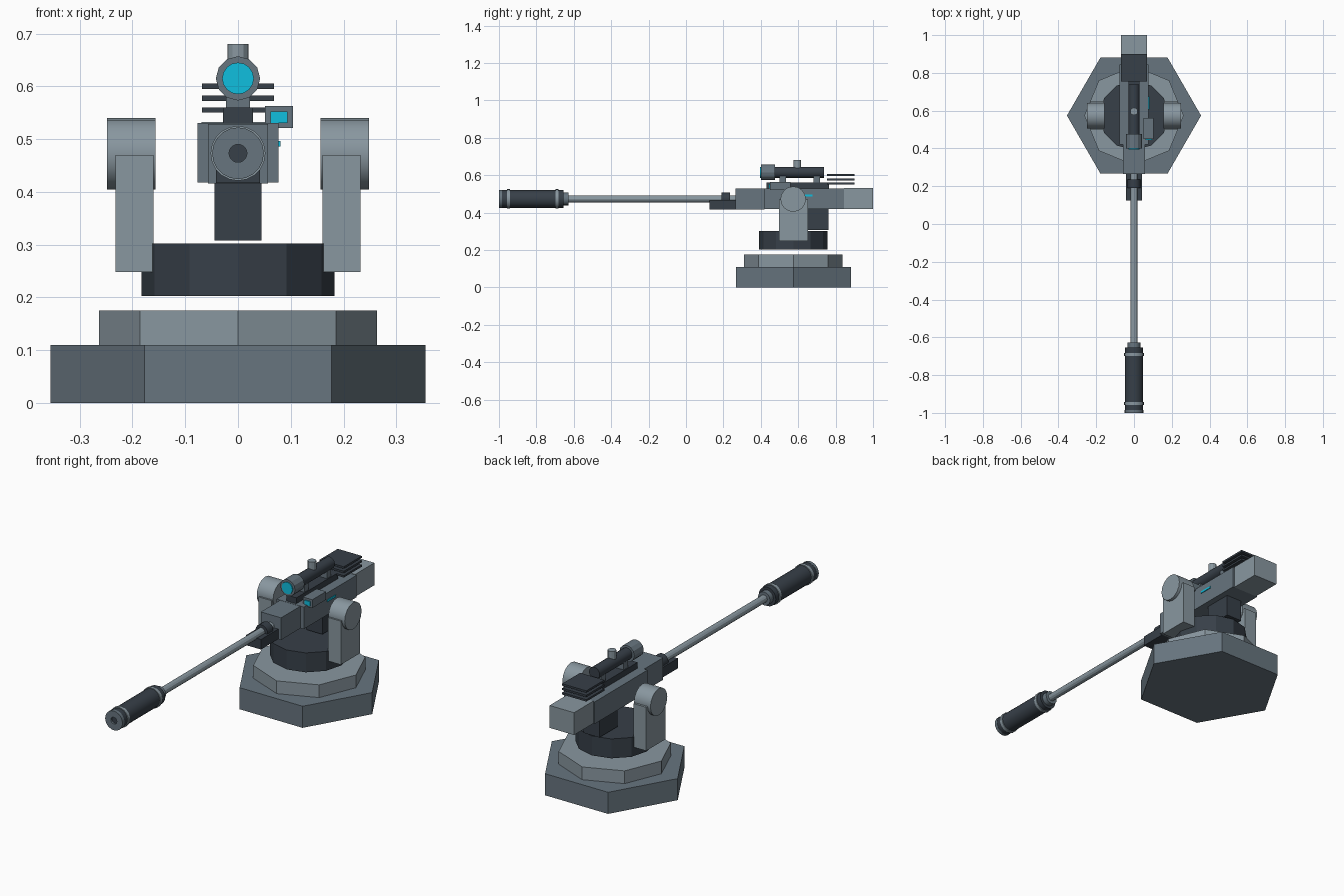
import bpy, bmesh, math
from mathutils import Matrix

if "Cube" in bpy.data.objects:
    bpy.data.objects.remove(bpy.data.objects["Cube"])


def material(name, rgb):
    m = bpy.data.materials.new(name)
    m.diffuse_color = (*rgb, 1)
    m.use_nodes = True
    m.node_tree.nodes["Principled BSDF"].inputs["Base Color"].default_value = m.diffuse_color
    return m


DARK = material("dark_steel", (0.038, 0.050, 0.065))
MID = material("mid_steel", (0.136, 0.178, 0.212))
LIGHT = material("light_steel", (0.25, 0.31, 0.35))
CYAN = material("cyan_glass", (0.005, 0.52, 0.74))


def finish(name, bm, mat, smooth=False):
    bmesh.ops.recalc_face_normals(bm, faces=bm.faces)
    me = bpy.data.meshes.new(name)
    bm.to_mesh(me)
    bm.free()
    me.materials.append(mat)
    if smooth:
        me.shade_smooth()
        me.set_sharp_from_angle(angle=math.radians(30))
    ob = bpy.data.objects.new(name, me)
    bpy.context.collection.objects.link(ob)
    return ob


def box(name, x, y, z, mat):
    """Box from (min, max) ranges."""
    bm = bmesh.new()
    bmesh.ops.create_cube(bm, size=1)
    size = [r[1] - r[0] for r in (x, y, z)]
    mid = [(r[0] + r[1]) / 2 for r in (x, y, z)]
    bm.transform(Matrix.Translation(mid) @ Matrix.Diagonal((*size, 1)))
    return finish(name, bm, mat)


def lathe(name, profile, sides, axis, centre, mat):
    """Turn (radius, position) points about an axis; both ends are capped."""
    bm = bmesh.new()
    rings = []
    for r, h in profile:
        ring = []
        for i in range(sides):
            t = 2 * math.pi * i / sides
            a, b = centre[0] + r * math.cos(t), centre[1] + r * math.sin(t)
            ring.append(bm.verts.new({"X": (h, a, b), "Y": (a, h, b), "Z": (a, b, h)}[axis]))
        rings.append(ring)
    for p, q in zip(rings, rings[1:]):
        for i in range(sides):
            j = (i + 1) % sides
            bm.faces.new((p[i], p[j], q[j], q[i]))
    bm.faces.new(rings[0])
    bm.faces.new(rings[-1])
    return finish(name, bm, mat, smooth=sides >= 16)


def rod(name, r, h, sides, axis, centre, mat):
    return lathe(name, [(r, h[0]), (r, h[1])], sides, axis, centre, mat)


# Base tiers and the hovering turntable
hub = (0, 0.574)
rod("base_plate", 0.355, (0, 0.11), 6, "Z", hub, MID)
rod("base_step", 0.263, (0.11, 0.175), 8, "Z", hub, LIGHT)
rod("turntable", 0.183, (0.203, 0.302), 12, "Z", hub, DARK)

# Yoke arms with pivot drums on both sides
for side, s in (("left", -1), ("right", 1)):
    box(f"yoke_arm_{side}", sorted((s * 0.16, s * 0.232)), (0.497, 0.652), (0.248, 0.47), LIGHT)
    rod(f"pivot_drum_{side}", 0.068, sorted((s * 0.156, s * 0.248)), 16, "X", (0.573, 0.472), LIGHT)

# Receiver
box("receiver", (-0.077, 0.077), (0.42, 0.845), (0.418, 0.53), MID)
box("receiver_front", (-0.057, 0.057), (0.265, 0.42), (0.416, 0.529), MID)
box("receiver_rear", (-0.069, 0.069), (0.845, 1.0), (0.418, 0.532), LIGHT)
box("ammo_box", (-0.045, 0.045), (0.615, 0.762), (0.308, 0.418), DARK)
box("status_light", (0.07, 0.081), (0.605, 0.675), (0.486, 0.496), CYAN)

# Barrel and fore-end
bore = (0, 0.473)
box("fore_end", (-0.042, 0.042), (0.125, 0.265), (0.417, 0.468), DARK)
rod("barrel", 0.019, (-0.64, 0.27), 12, "Y", bore, LIGHT)
rod("barrel_collar", 0.034, (0.19, 0.235), 16, "Y", bore, DARK)

# Suppressor with bands and a recessed muzzle
rod("suppressor", 0.048, (-0.985, -0.655), 20, "Y", bore, DARK)
lathe("muzzle_cap", [(0.017, -0.986), (0.017, -1.0), (0.049, -1.0), (0.049, -0.984)],
      20, "Y", bore, MID)
rod("muzzle_bore", 0.017, (-0.99, -0.984), 20, "Y", bore, DARK)
for i, y in enumerate((-0.95, -0.69)):
    rod(f"suppressor_band_{i + 1}", 0.052, (y - 0.008, y + 0.008), 20, "Y", bore, LIGHT)
rod("suppressor_collar", 0.034, (-0.655, -0.628), 16, "Y", bore, MID)

# Rail and scope
sight = (0, 0.615)
box("top_rail", (-0.028, 0.028), (0.43, 0.765), (0.53, 0.56), DARK)
for i, y in enumerate((0.518, 0.70)):
    box(f"scope_mount_{i + 1}", (-0.023, 0.023), (y - 0.017, y + 0.017), (0.555, 0.6), MID)
rod("scope_tube", 0.03, (0.47, 0.738), 16, "Y", sight, DARK)
rod("scope_bell", 0.042, (0.40, 0.476), 12, "Y", sight, MID)
rod("scope_lens", 0.03, (0.395, 0.41), 16, "Y", sight, CYAN)
rod("scope_knob", 0.02, (0.63, 0.68), 12, "Z", (0, 0.596), LIGHT)

# Side sensor
box("sensor_housing", (0.051, 0.104), (0.45, 0.56), (0.521, 0.563), MID)
box("sensor_lens", (0.062, 0.094), (0.445, 0.46), (0.53, 0.552), CYAN)

# Cooling fins
for i in range(3):
    z = 0.55 + i * 0.0225
    box(f"cooling_fin_{i + 1}", (-0.068, 0.068), (0.755, 0.9), (z, z + 0.01), DARK)
